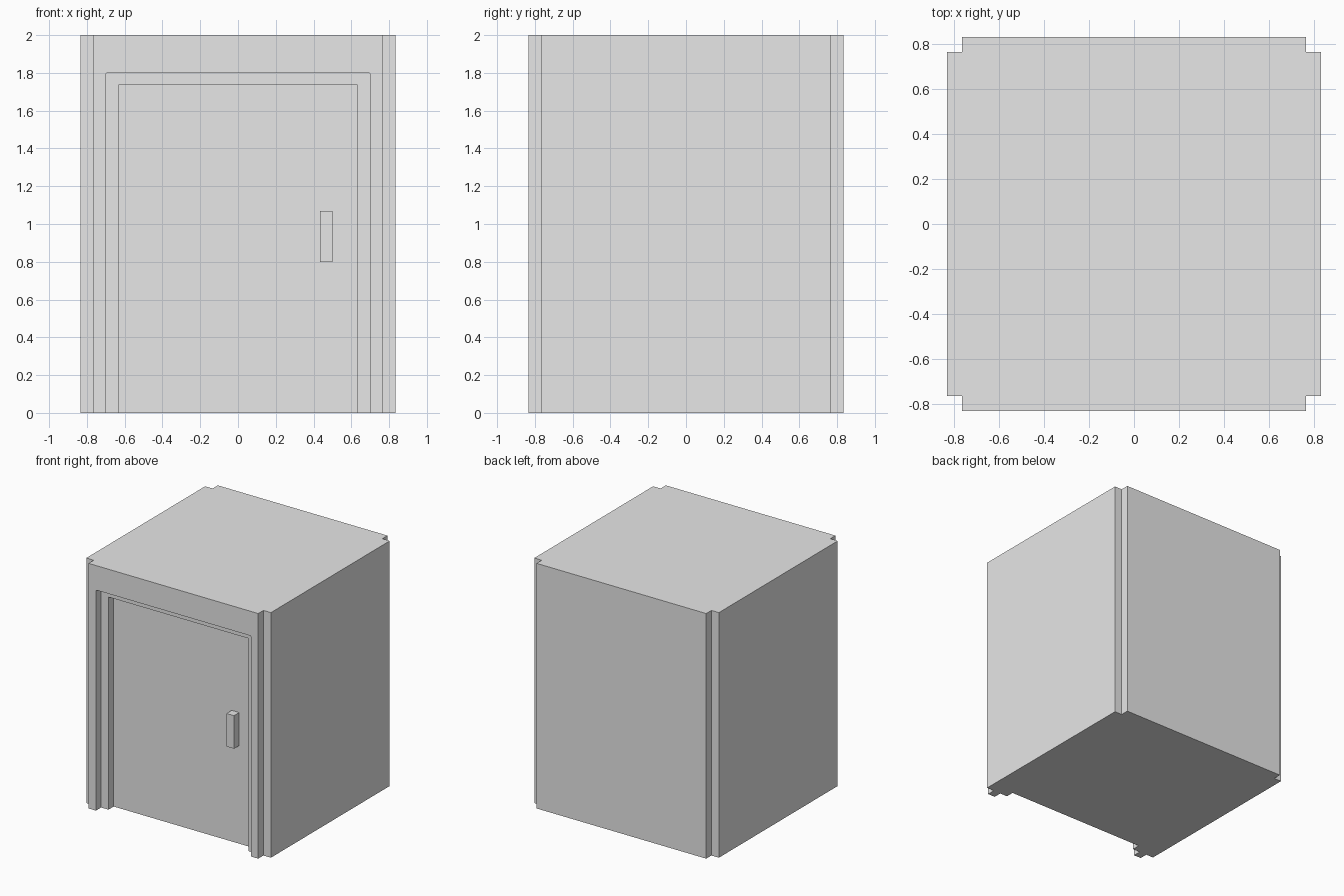
import bpy
import bmesh

HALF = 0.833      # half width of the cabin
STEP = 0.067      # depth of every notch and recess
HEIGHT = 2.0

default_cube = bpy.data.objects.get("Cube")
if default_cube:
    bpy.data.objects.remove(default_cube, do_unlink=True)

grey = bpy.data.materials.new("plain grey")
grey.use_nodes = True
grey.diffuse_color = (0.8, 0.8, 0.8, 1)
grey.node_tree.nodes["Principled BSDF"].inputs["Base Color"].default_value = (0.8, 0.8, 0.8, 1)


def extrude_outline(name, points, offset):
    """Solid made by pushing a closed outline along an offset."""
    bm = bmesh.new()
    face = bm.faces.new([bm.verts.new(p) for p in points])
    moved = bmesh.ops.extrude_face_region(bm, geom=[face])["geom"]
    verts = [v for v in moved if isinstance(v, bmesh.types.BMVert)]
    bmesh.ops.translate(bm, vec=offset, verts=verts)
    bmesh.ops.recalc_face_normals(bm, faces=bm.faces)
    mesh = bpy.data.meshes.new(name)
    bm.to_mesh(mesh)
    bm.free()
    mesh.materials.append(grey)
    obj = bpy.data.objects.new(name, mesh)
    bpy.context.collection.objects.link(obj)
    return obj


def cut_opening(body, half_width, top, depth, corner):
    """Recess a doorway, open at the floor, into the front of the body."""
    side = [(half_width, -0.1), (half_width, top)]
    if corner:
        side = [side[0], (half_width, top - corner), (half_width - corner, top)]
    outline = side + [(-x, z) for x, z in reversed(side)]
    cutter = extrude_outline("doorway_cutter", [(x, -1, z) for x, z in outline],
                             (0, 1 - HALF + depth, 0))
    cutter.hide_render = True
    mod = body.modifiers.new("doorway", 'BOOLEAN')
    mod.operation = 'DIFFERENCE'
    mod.solver = 'EXACT'
    mod.object = cutter
    bpy.context.view_layer.objects.active = body
    bpy.ops.object.modifier_apply(modifier=mod.name)
    bpy.data.objects.remove(cutter, do_unlink=True)


# Cabin: square plan with a notch in each corner
inner = HALF - STEP
plan = []
quarter = [(HALF, inner), (inner, inner), (inner, HALF)]
for turn in range(4):
    plan += quarter
    quarter = [(-y, x) for x, y in quarter]
cabin = extrude_outline("cabin", [(x, y, 0) for x, y in plan], (0, 0, HEIGHT))

# Door frame recess, then the deeper door panel
cut_opening(cabin, 0.70, 1.80, STEP, 0.006)
cut_opening(cabin, 0.633, 1.735, 2 * STEP, 0)

# Door handle standing on the door panel
door_y = -HALF + 2 * STEP
handle_outline = [(0.433, door_y, 0.80), (0.5, door_y, 0.80),
                  (0.5, door_y, 1.07), (0.433, door_y, 1.07)]
extrude_outline("door_handle", handle_outline, (0, -STEP, 0))
